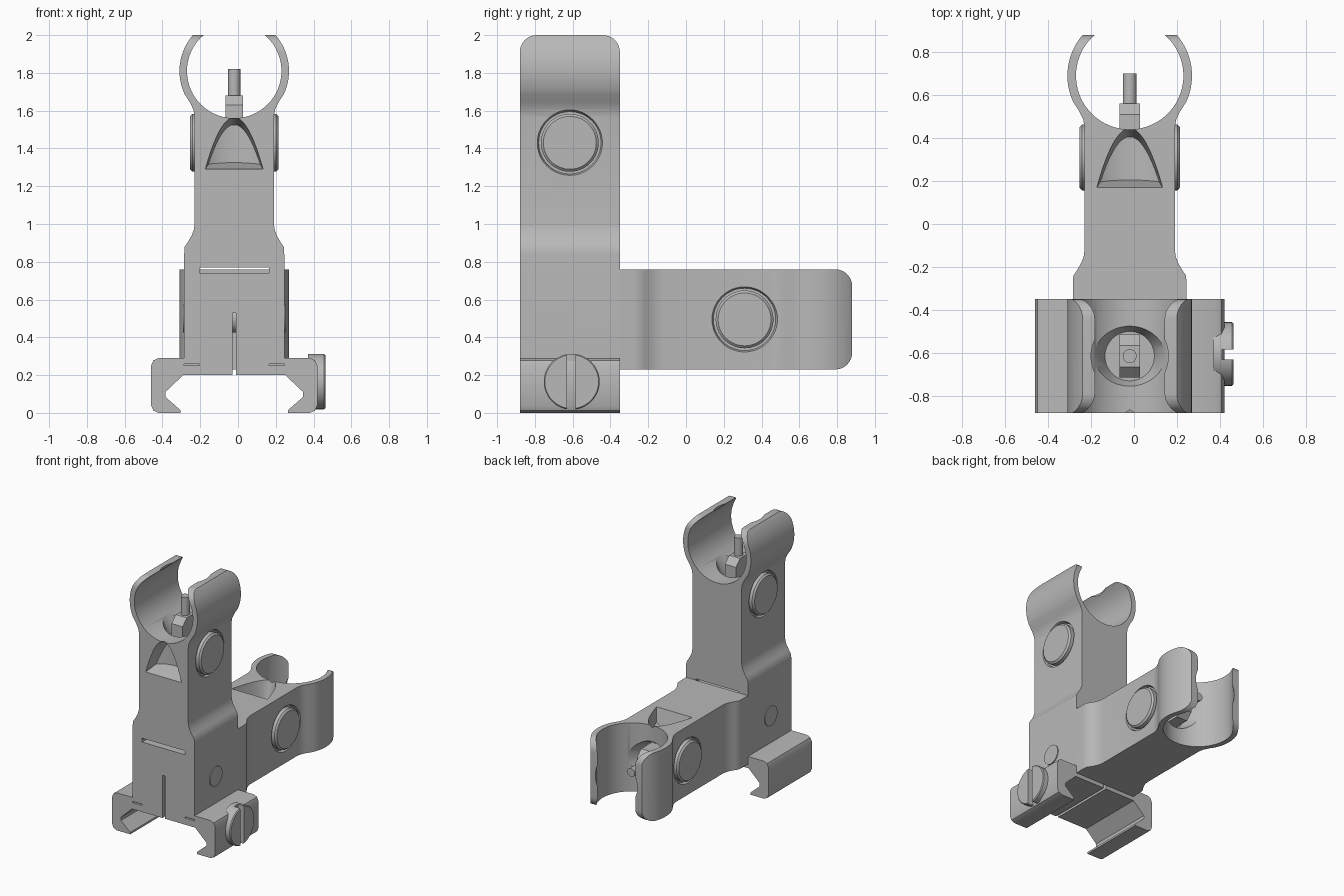
import bpy, bmesh, math
from mathutils import Matrix, Vector

cube = bpy.data.objects.get("Cube")
if cube:
    bpy.data.objects.remove(cube, do_unlink=True)

CX, PY = -0.02, -0.615          # middle plane and post axis
FRONT, BACK = -0.88, -0.35

grey = bpy.data.materials.new("gunmetal_grey")
grey.use_nodes = True
grey.diffuse_color = (0.48, 0.48, 0.48, 1)
grey.node_tree.nodes["Principled BSDF"].inputs["Base Color"].default_value = (0.48, 0.48, 0.48, 1)


def finish(name, bm):
    bmesh.ops.recalc_face_normals(bm, faces=bm.faces)
    mesh = bpy.data.meshes.new(name)
    bm.to_mesh(mesh)
    bm.free()
    mesh.materials.append(grey)
    ob = bpy.data.objects.new(name, mesh)
    bpy.context.collection.objects.link(ob)
    return ob


def loft(name, rings):
    """Closed solid through rings of equal length, capped at both ends."""
    bm = bmesh.new()
    rows = [[bm.verts.new(p) for p in ring] for ring in rings]
    n = len(rows[0])
    for a, b in zip(rows, rows[1:]):
        for i in range(n):
            j = (i + 1) % n
            bm.faces.new((a[i], a[j], b[j], b[i]))
    bm.faces.new(rows[0])
    bm.faces.new(rows[-1])
    return finish(name, bm)


def along_y(name, pts, lo, hi):
    return loft(name, [[(CX + x, y, z) for x, z in pts] for y in (lo, hi)])


def along_x(name, pts, half):
    return loft(name, [[(CX + x, y, z) for y, z in pts] for x in (-half, half)])


def turned(name, pts, centre, axis="Z", sides=48):
    """Turn (radius, height) points about an axis through centre."""
    rings = []
    for r, h in pts:
        ring = []
        for i in range(sides):
            a = math.tau * i / sides
            u, v = r * math.cos(a), r * math.sin(a)
            ring.append(Vector((h, u, v) if axis == "X" else (u, v, h)) + Vector(centre))
        rings.append(ring)
    return loft(name, rings)


def box(name, x, y, z):
    return along_y(name, [(x[0], z[0]), (x[1], z[0]), (x[1], z[1]), (x[0], z[1])], *y)


def boolean(ob, tool, mode="DIFFERENCE"):
    mod = ob.modifiers.new("cut", "BOOLEAN")
    mod.operation, mod.object, mod.solver = mode, tool, "EXACT"
    bpy.context.view_layer.update()
    mesh = bpy.data.meshes.new_from_object(ob.evaluated_get(bpy.context.evaluated_depsgraph_get()))
    ob.modifiers.clear()
    ob.data = mesh
    bpy.data.objects.remove(tool, do_unlink=True)


def mirrored(half):
    return half + [(-x, z) for x, z in reversed(half)]


def arc(cx, cz, r, a, b, n):
    return [(cx + r * math.cos(math.radians(a + (b - a) * i / n)),
             cz + r * math.sin(math.radians(a + (b - a) * i / n))) for i in range(n + 1)]


# Rail clamp with its centre lug and split
clamp = along_y("rail_clamp", mirrored([
    (.01, .53), (.01, .2), (.27, .2), (.365, .11), (.365, .085), (.285, .015), (.285, 0),
    (.40, 0), (.428, .012), (.44, .04), (.44, .25), (.428, .278), (.40, .29),
    (.265, .29), (.265, .25), (.185, .25), (.185, .74)]), FRONT, BACK)
boolean(clamp, box("lug_relief", (-.25, .25), (-.38, -.2), (.3, .9)))

# Clamp screw with slotted head
screw = turned("clamp_screw", [(.148, .37), (.148, .455), (.142, .462)], (0, -.605, .165), "X")
boolean(screw, box("screw_slot", (.43, .6), (-.63, -.585), (-.1, .5)))

# Hinge pin
pin = turned("hinge_pin", [(.075, -.272), (.075, .272)], (CX, -.625, .5), "X")

# Sight arm: forked foot, flared waist and open protective ring
arm = along_y("sight_arm", mirrored(
    [(.185, .77), (.185, .26), (.265, .26), (.265, .84), (.262, .88), (.245, .905),
     (.225, .94), (.214, .97), (.21, 1.0), (.21, 1.57), (.216, 1.605), (.235, 1.645)]
    + arc(0, 1.81, .29, -25, 40.9, 14) + arc(0, 1.81, .25, 49.5, -86, 28)), FRONT, BACK)

# Rounded ring corners
r = .09
boolean(arm, along_x("corner_rounding",
                     [(FRONT, 0), (BACK, 0)] + arc(BACK - r, 2 - r, r, 0, 90, 8)
                     + arc(FRONT + r, 2 - r, r, 90, 180, 8), .5), "INTERSECT")

# Post pocket and tool clearance between the ring tips
boolean(arm, turned("post_pocket", [(.115, 1.5), (.175, 1.645)], (CX, PY, 0)))
boolean(arm, turned("tip_clearance", [(.18, 1.88), (.18, 2.1)], (CX, PY, 0)))


# Arched scoop in the front, with a hollow curved back wall
def arch(half, low, high, y):
    steps = [i / 10 - 1 for i in range(21)]
    return [(CX + half * t, y, low + (high - low) * (1 - t * t)) for t in steps]


scoop = loft("front_scoop", [arch(.155, 1.287, 1.568, -.89), arch(.153, 1.29, 1.565, FRONT),
                             arch(.125, 1.335, 1.515, -.70)])
hollow = turned("scoop_wall", [(1, 1.2), (1, 1.7)], (0, 0, 0))
hollow.data.transform(Matrix.Translation((CX, -.86, 0)) @ Matrix.Diagonal((.19, .12, 1, 1)))
boolean(scoop, hollow, "INTERSECT")
boolean(arm, scoop)

# Side buttons sitting in shallow counterbores
arm_parts = [arm]
for side, label in ((1, "left"), (-1, "right")):
    at = (CX, PY, 1.43)
    boolean(arm, turned("counterbore", [(.165, side * .19), (.177, side * .222)], at, "X"))
    arm_parts.append(turned(label + "_button",
                            [(.153, side * .17), (.153, side * .222), (.14, side * .234)], at, "X"))

# Sight post on its block
arm_parts.append(along_x("post_block", [
    (PY - .1, 1.49), (PY + .1, 1.49), (PY + .1, 1.63), (PY + .05, 1.68),
    (PY - .05, 1.68), (PY - .1, 1.63)], .047))
arm_parts.append(turned("sight_post", [(.032, 1.6), (.032, 1.82)], (CX, PY, 0), sides=24))

# Second arm, folded back about the hinge
fold = Matrix.Translation((0, -1.12, -.12)) @ Matrix.Rotation(-math.pi / 2, 4, "X")
folded = []
for ob in arm_parts:
    twin = ob.copy()
    twin.data = ob.data.copy()
    twin.data.transform(fold)
    twin.name = "folded_" + ob.name
    bpy.context.collection.objects.link(twin)
    folded.append(twin)

# Smooth the rounded surfaces, keep edges sharp
bpy.ops.object.select_all(action="DESELECT")
for ob in [clamp, screw, pin] + arm_parts + folded:
    ob.select_set(True)
bpy.context.view_layer.objects.active = arm
bpy.ops.object.shade_smooth_by_angle(angle=math.radians(30))
